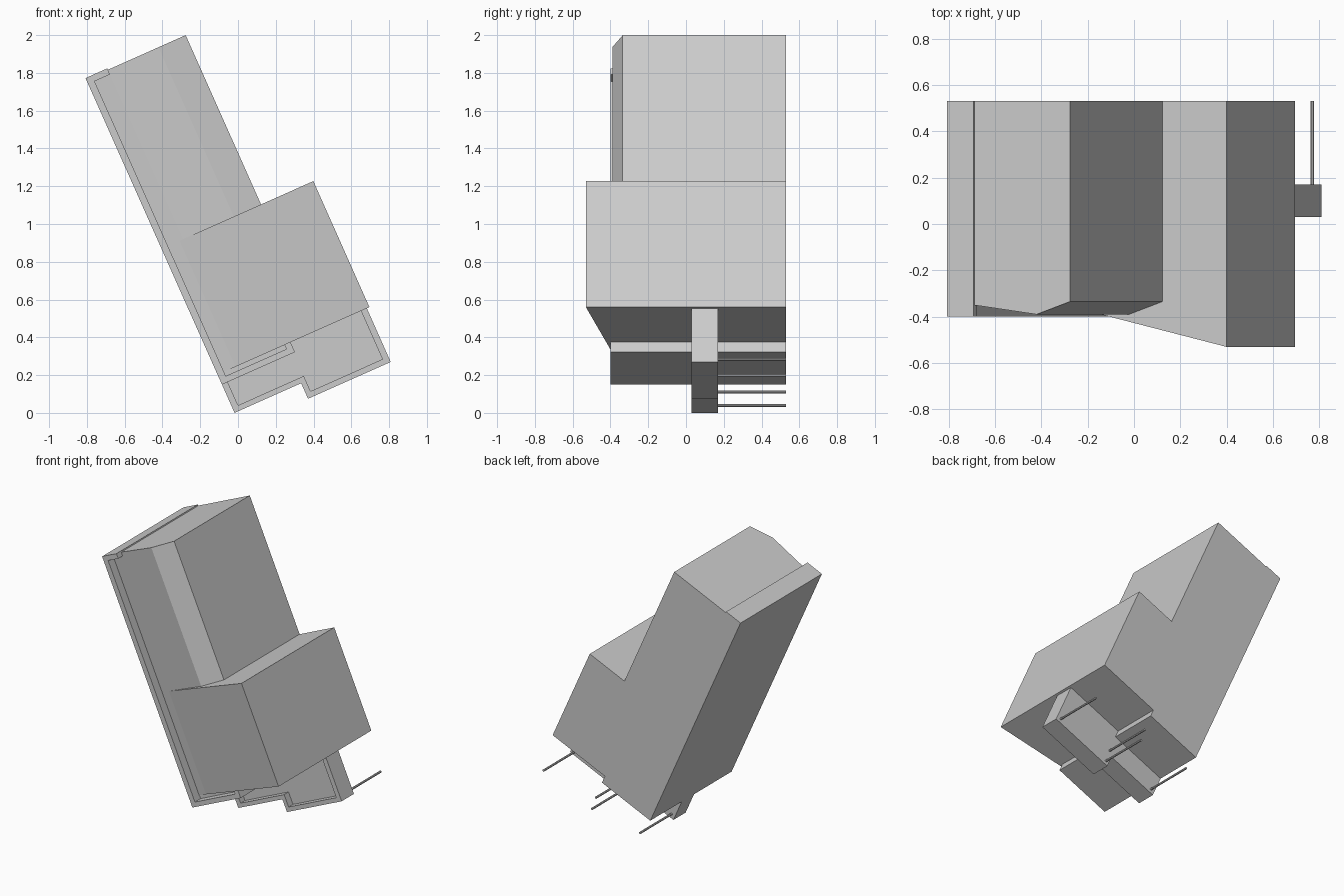
import bpy, bmesh, math
from mathutils import Vector

if "Cube" in bpy.data.objects:
    bpy.data.objects.remove(bpy.data.objects["Cube"])

BACK = 0.53
TILT = math.radians(-24)
ORIGIN = (-0.085, 0, 0.15)


def prism(name, pts, lo, hi, axis):
    """Extrude a profile along y (points are u,v) or along z (points are u,y), then tilt it."""
    place = (lambda a, b, t: (a, t, b)) if axis == 'Y' else (lambda a, b, t: (a, b, t))
    bm = bmesh.new()
    face = bm.faces.new([bm.verts.new(place(a, b, lo)) for a, b in pts])
    ext = bmesh.ops.extrude_face_region(bm, geom=[face])
    shift = Vector(place(0, 0, hi - lo))
    bmesh.ops.translate(bm, vec=shift,
                        verts=[g for g in ext['geom'] if isinstance(g, bmesh.types.BMVert)])
    bmesh.ops.recalc_face_normals(bm, faces=bm.faces)
    mesh = bpy.data.meshes.new(name)
    bm.to_mesh(mesh)
    bm.free()
    ob = bpy.data.objects.new(name, mesh)
    ob.rotation_euler = (0, TILT, 0)
    ob.location = ORIGIN
    bpy.context.collection.objects.link(ob)
    return ob


def rect(u0, u1, v0, v1):
    return [(u0, v0), (u1, v0), (u1, v1), (u0, v1)]


def merge(base, others):
    """Boolean-union the other parts into the base."""
    bpy.context.view_layer.objects.active = base
    for ob in others:
        mod = base.modifiers.new("union", 'BOOLEAN')
        mod.operation = 'UNION'
        mod.solver = 'EXACT'
        mod.object = ob
        bpy.ops.object.modifier_apply(modifier=mod.name)
        bpy.data.objects.remove(ob)


# Housing: tall body with a faceted front, wide lower block, recessed bed
housing = prism("housing", [(0.02, -0.335), (0.126, -0.35), (0.42, -0.39), (0.577, -0.335),
                            (0.577, BACK), (0.02, BACK)], 0.057, 1.768, 'Z')
lower = prism("lower_block", [(0.104, -0.347), (0.88, -0.53), (0.88, BACK), (0.104, BACK)],
              0.057, 0.787, 'Z')
bed = prism("bed", rect(0.02, 0.40, 0.02, 0.10), -0.335, BACK, 'Y')

# Hooked rim wrapping the back edge and the bottom of the housing
rim = prism("rim", [(0, 1.776), (0, 0), (0.423, 0), (0.423, 0.057), (0.388, 0.057),
                    (0.388, 0.033), (0.037, 0.033), (0.037, 1.741), (0.126, 1.741),
                    (0.126, 1.776)], -0.40, BACK, 'Y')
merge(housing, [lower, bed, rim])

# Stepped bracket below: thin rim around a sunken web
TOP = 0.057
outer = [(0, 0), (0, -0.164), (0.386, -0.164), (0.386, -0.254), (0.865, -0.254), (0.865, TOP)]
inner = [(0.831, TOP), (0.831, -0.223), (0.414, -0.223), (0.414, -0.135), (0.033, -0.135),
         (0.033, 0)]
prism("bracket_rim", outer + inner, 0.03, 0.17, 'Y')
web = list(reversed(inner)) + [(0.423, 0), (0.423, TOP)]
web = [inner[i] for i in range(6)] + [(0.423, 0), (0.423, TOP)]
prism("bracket_web", web, 0.08, 0.17, 'Y')

# Pins running back from the bracket corners
R = 0.008
for i, (u, v) in enumerate([(0.835, -0.226), (0.41, -0.226), (0.418, -0.132), (0.03, -0.135)]):
    ring = [(u + R * math.cos(k * math.pi / 4), v + R * math.sin(k * math.pi / 4))
            for k in range(8)]
    prism(f"pin_{i + 1}", ring, 0.16, BACK, 'Y')
